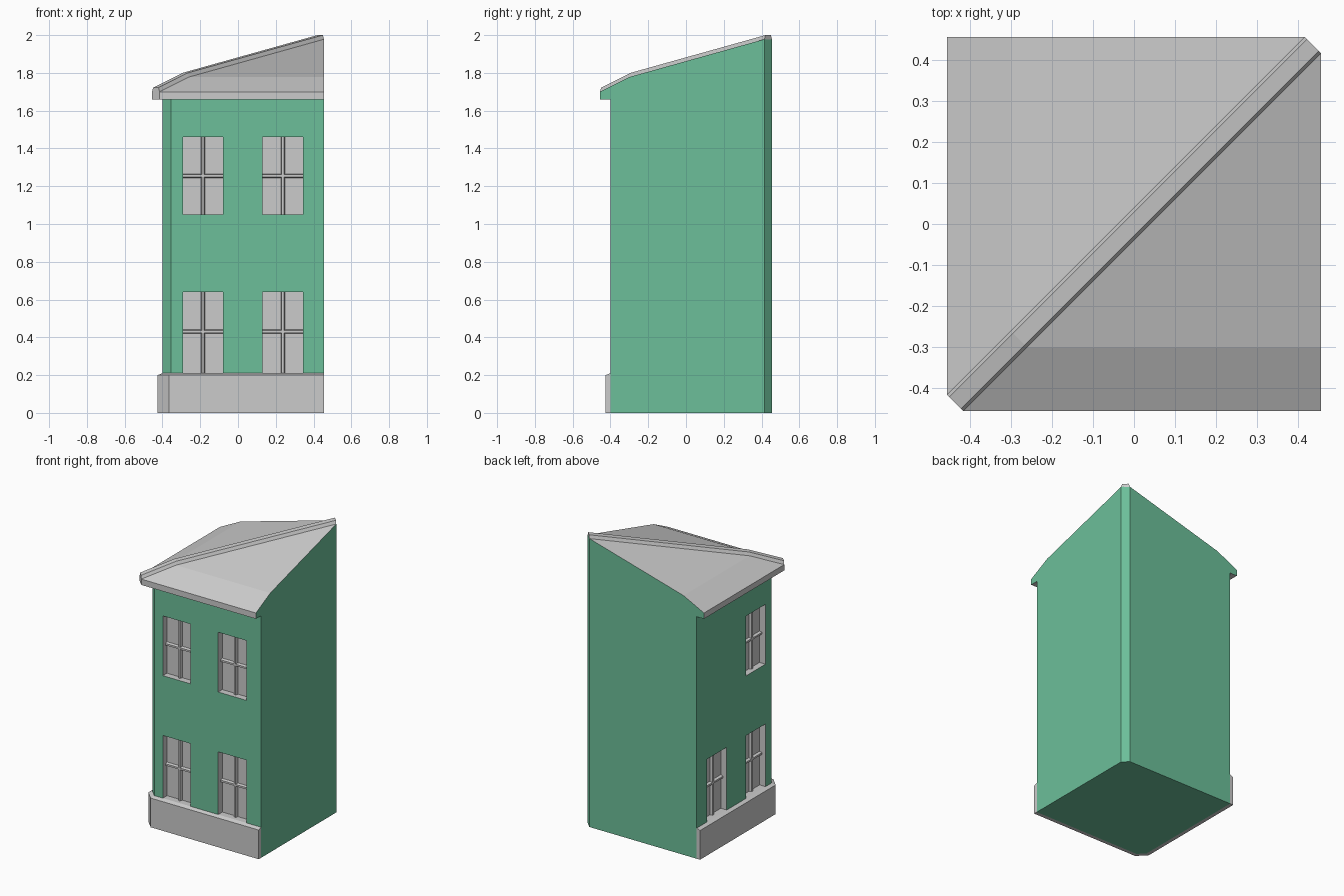
import bpy, bmesh
from mathutils import Vector

if "Cube" in bpy.data.objects:
    bpy.data.objects.remove(bpy.data.objects["Cube"])

def material(name, rgb):
    m = bpy.data.materials.new(name)
    m.diffuse_color = (*rgb, 1)
    m.use_nodes = True
    m.node_tree.nodes["Principled BSDF"].inputs["Base Color"].default_value = m.diffuse_color
    return m

GREEN = material("green_paint", (0.15, 0.52, 0.32))
GREY = material("grey_stone", (0.6, 0.6, 0.6))
S = 0.455                                     # outer half size of the plot
KNEES = [(-S, 1.70), (-0.30, 1.778), (0.415, 1.978)]   # roof slope profile

def finish(bm, name, mats):
    bmesh.ops.recalc_face_normals(bm, faces=bm.faces)
    me = bpy.data.meshes.new(name)
    bm.to_mesh(me)
    bm.free()
    for m in mats:
        me.materials.append(m)
    ob = bpy.data.objects.new(name, me)
    bpy.context.collection.objects.link(ob)
    return ob

def prism(lo, cut, z0, z1):
    """Square block with its two diagonal corners chamfered."""
    bm = bmesh.new()
    pts = [(lo + cut, lo), (S, lo), (S, S - 0.04), (S - 0.04, S), (lo, S), (lo, lo + cut)]
    f = bm.faces.new([bm.verts.new((x, y, z0)) for x, y in pts])
    ext = bmesh.ops.extrude_face_region(bm, geom=[f])["geom"]
    for v in ext:
        if isinstance(v, bmesh.types.BMVert):
            v.co.z = z1
    return bm

def sweep(sections, name, mats):
    """Skin a row of equal cross-sections and cap both ends."""
    bm = bmesh.new()
    rows = [[bm.verts.new(p) for p in sec] for sec in sections]
    n = len(rows[0])
    for a, b in zip(rows, rows[1:]):
        for i in range(n):
            j = (i + 1) % n
            bm.faces.new((a[i], a[j], b[j], b[i]))
    bm.faces.new(rows[0])
    bm.faces.new(rows[-1])
    return finish(bm, name, mats)

# Walls
walls = finish(prism(-0.40, 0.045, 0, 1.66), "walls", [GREEN, GREY])

# Hipped roof: block trimmed by the slopes facing front and left
bm = prism(-S, 0.04, 1.66, 2.2)
for axis in (0, 1):
    for (a, za), (b, zb) in zip(KNEES, KNEES[1:]):
        co, no = Vector((0, 0, za)), Vector((0, 0, b - a))
        co[axis], no[axis] = a, -(zb - za)
        bmesh.ops.bisect_plane(bm, geom=bm.verts[:] + bm.edges[:] + bm.faces[:],
                               plane_co=co, plane_no=no, clear_outer=True)
        bmesh.ops.holes_fill(bm, edges=[e for e in bm.edges if e.is_boundary])
bmesh.ops.recalc_face_normals(bm, faces=bm.faces)
for f in bm.faces:
    f.material_index = 0 if f.normal.x + f.normal.y > 0.5 else 1
finish(bm, "roof", [GREEN, GREY])

# Ridge cap along the diagonal
def slope(t):
    i = 0 if t < KNEES[1][0] else 1
    (a, za), (b, zb) = KNEES[i], KNEES[i + 1]
    return za + (zb - za) * (t - a) / (b - a)

def cap_section(t):
    z = slope(t - 0.02)
    return [(t + d, t - d, z + h) for d, h in
            ((-0.02, 0), (-0.014, 0.022), (0.014, 0.022), (0.02, 0))]

sweep([cap_section(t) for t in (-0.435, -0.28, 0.435)], "ridge_cap", [GREY])

# Plinth along the two street sides
outer = [(S, -0.425), (-0.365, -0.425), (-0.425, -0.365), (-0.425, S)]
inner = [(S, -0.40), (-0.355, -0.40), (-0.40, -0.355), (-0.40, S)]
sweep([[(*o, 0), (*o, 0.20), (*i, 0.21), (*i, 0)] for o, i in zip(outer, inner)],
      "plinth", [GREY])

# Windows: recess cutters and glazing bars, mirrored across the diagonal
cut = bmesh.new()
bars = bmesh.new()
BACK = -0.355

def box(bm, lo, hi, swap, taper=0.0, axis=0):
    """Box from lo to hi; taper narrows the outward face along an axis."""
    vs = bmesh.ops.create_cube(bm, size=1)["verts"]
    for v in vs:
        p = [lo[k] if v.co[k] < 0 else hi[k] for k in range(3)]
        if v.co.y < 0:
            p[axis] += taper if v.co[axis] < 0 else -taper
        v.co = (p[1], p[0], p[2]) if swap else p
    for f in {f for v in vs for f in v.link_faces}:
        f.material_index = 1

for swap in (False, True):
    for x0, x1 in ((-0.29, -0.08), (0.13, 0.345)):
        for z0, z1, zm in ((0.21, 0.64, 0.43), (1.05, 1.46, 1.255)):
            xm = (x0 + x1) / 2
            box(cut, (x0, -0.5, z0), (x1, BACK, z1), swap)
            box(bars, (xm - 0.011, BACK - 0.018, z0), (xm + 0.011, BACK, z1), swap, 0.005, 0)
            box(bars, (x0, BACK - 0.018, zm - 0.011), (x1, BACK, zm + 0.011), swap, 0.005, 2)
finish(bars, "window_bars", [GREY, GREY])
cutter = finish(cut, "window_cutter", [GREEN, GREY])
cutter.hide_render = True
cutter.hide_viewport = True
mod = walls.modifiers.new("window_recesses", "BOOLEAN")
mod.operation = "DIFFERENCE"
mod.solver = "EXACT"
mod.object = cutter
